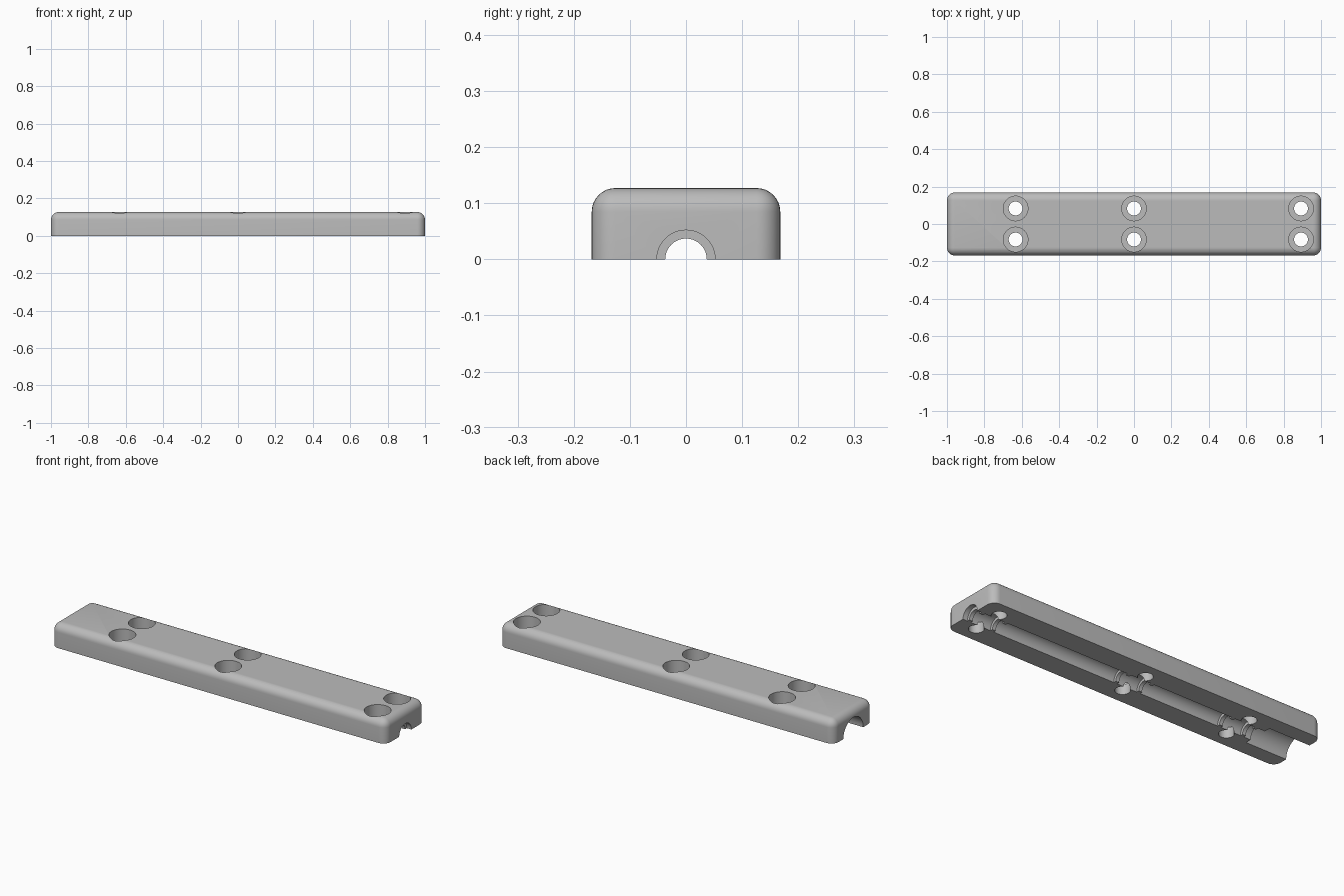
import bpy
import bmesh
from math import radians, cos, sin, pi
from mathutils import Matrix

cube = bpy.data.objects.get("Cube")
if cube:
    bpy.data.objects.remove(cube, do_unlink=True)

LENGTH, WIDTH, HEIGHT, ROUND = 2.0, 0.336, 0.127, 0.042
SCREW_X, SCREW_Y = (-0.633, 0.0, 0.893), 0.083
CHANNEL, RIB, RIB_HALF = 0.052, 0.037, 0.01

grey = bpy.data.materials.new("plain grey")
grey.use_nodes = True
colour = (0.5, 0.5, 0.5, 1)
grey.diffuse_color = colour
grey.node_tree.nodes["Principled BSDF"].inputs["Base Color"].default_value = colour


def add_object(name, bm):
    bmesh.ops.recalc_face_normals(bm, faces=bm.faces)
    mesh = bpy.data.meshes.new(name)
    bm.to_mesh(mesh)
    bm.free()
    mesh.materials.append(grey)
    obj = bpy.data.objects.new(name, mesh)
    bpy.context.collection.objects.link(obj)
    return obj


def lathe(name, profile, matrix, sides=64):
    """Solid of revolution about local z from (position, radius) pairs."""
    bm = bmesh.new()
    rings = [[bm.verts.new((r * cos(2 * pi * i / sides), r * sin(2 * pi * i / sides), z))
              for i in range(sides)] for z, r in profile]
    for a, b in zip(rings, rings[1:]):
        for i in range(sides):
            j = (i + 1) % sides
            bm.faces.new((a[i], a[j], b[j], b[i]))
    bm.faces.new(rings[0])
    bm.faces.new(rings[-1])
    bm.transform(matrix)
    return add_object(name, bm)


# Block with rounded top and upright edges, flat underneath
bm = bmesh.new()
bmesh.ops.create_cube(bm, size=1)
bm.transform(Matrix.Translation((0, 0, HEIGHT / 2)) @ Matrix.Diagonal((LENGTH, WIDTH, HEIGHT, 1)))
edges = [e for e in bm.edges if any(v.co.z > 0.01 for v in e.verts)]
bmesh.ops.bevel(bm, geom=edges, offset=ROUND, segments=8, profile=0.5, affect='EDGES')
body = add_object("clamp_block", bm)

# Cable channel: wide mouth at one end, narrow gripping ribs beside each screw
profile = [(-1.1, 0.085), (-0.755, 0.085), (-0.755, CHANNEL)]
for x in SCREW_X:
    for rib in (x - 0.07, x + 0.07):
        lo, hi = rib - RIB_HALF, rib + RIB_HALF
        profile += [(lo, CHANNEL), (lo, RIB), (hi, RIB), (hi, CHANNEL)]
profile.append((1.1, CHANNEL))
cutters = [lathe("channel_cutter", profile, Matrix.Rotation(radians(90), 4, 'Y'))]

# Counterbored screw holes
for x in SCREW_X:
    for y in (-SCREW_Y, SCREW_Y):
        cutters.append(lathe("screw_hole_cutter",
                             [(-0.1, 0.037), (0.055, 0.037), (0.055, 0.066), (0.2, 0.066)],
                             Matrix.Translation((x, y, 0)), 48))

bpy.context.view_layer.objects.active = body
body.select_set(True)
for cutter in cutters:
    cut = body.modifiers.new("cut", 'BOOLEAN')
    cut.operation = 'DIFFERENCE'
    cut.solver = 'EXACT'
    cut.object = cutter
    bpy.ops.object.modifier_apply(modifier=cut.name)
for cutter in cutters:
    bpy.data.objects.remove(cutter, do_unlink=True)

bpy.ops.object.shade_smooth_by_angle(angle=radians(30))
